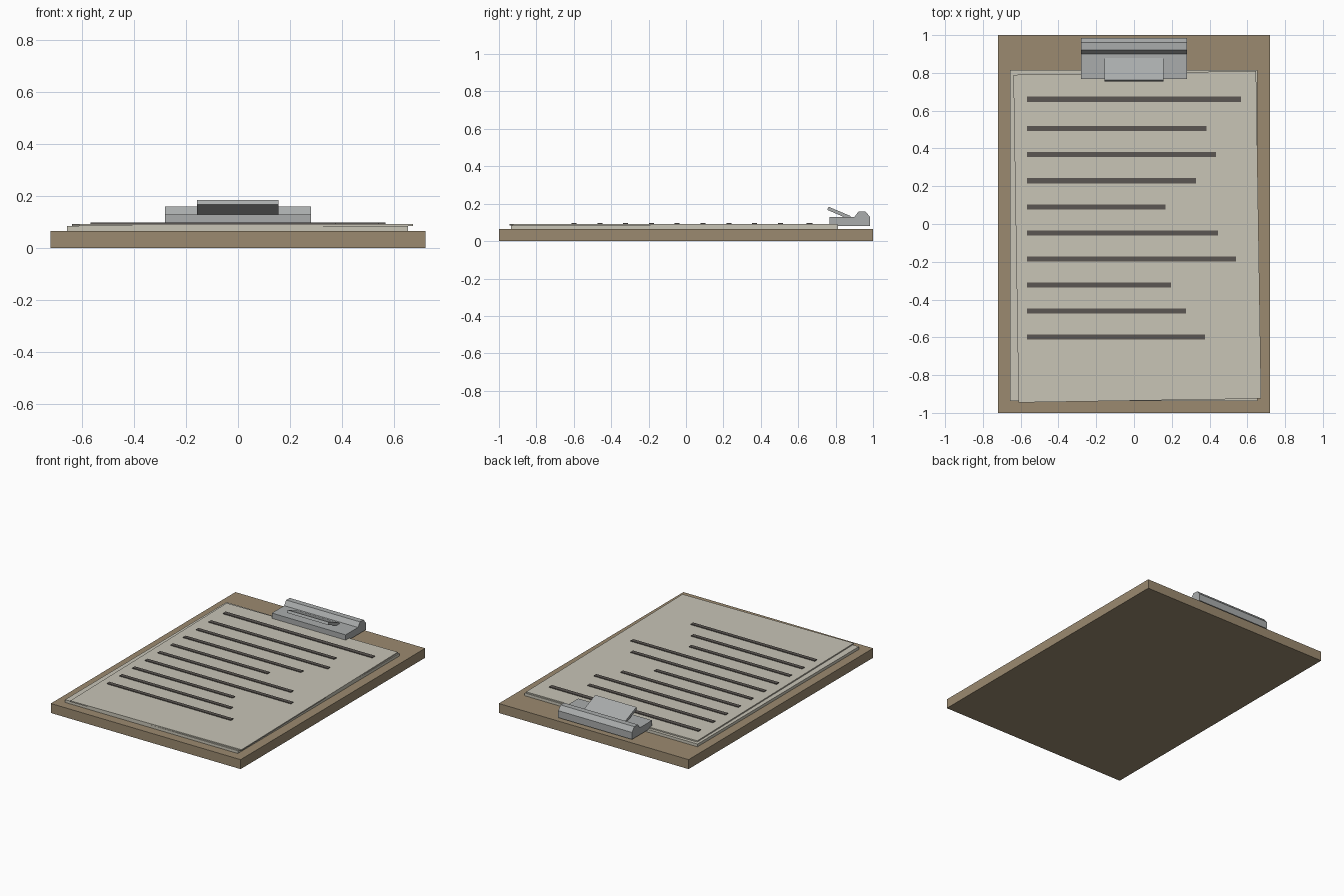
import bpy
import math

cube = bpy.data.objects.get("Cube")
if cube:
    bpy.data.objects.remove(cube, do_unlink=True)


def material(name, colour):
    mat = bpy.data.materials.new(name)
    mat.use_nodes = True
    mat.diffuse_color = (*colour, 1)
    mat.node_tree.nodes["Principled BSDF"].inputs["Base Color"].default_value = (*colour, 1)
    return mat


wood = material("tan wood", (0.33, 0.255, 0.162))
paper = material("cream paper", (0.58, 0.555, 0.47))
ink = material("dark ink", (0.105, 0.093, 0.084))
metal = material("grey metal", (0.40, 0.415, 0.415))


def add_mesh(name, verts, faces, mat):
    mesh = bpy.data.meshes.new(name)
    mesh.from_pydata(verts, [], faces)
    mesh.materials.append(mat)
    obj = bpy.data.objects.new(name, mesh)
    bpy.context.collection.objects.link(obj)
    return obj


def box(name, x0, x1, y0, y1, z0, z1, mat, angle=0):
    """Box between limits, turned about its own centre."""
    bpy.ops.mesh.primitive_cube_add(
        size=1, location=((x0 + x1) / 2, (y0 + y1) / 2, (z0 + z1) / 2),
        rotation=(0, 0, math.radians(angle)))
    obj = bpy.context.object
    obj.name = name
    obj.scale = (x1 - x0, y1 - y0, z1 - z0)
    obj.data.materials.append(mat)
    return obj


def extrude_profile(name, profile, x0, x1, mat):
    """Extrude an anticlockwise (y, z) outline along x."""
    n = len(profile)
    verts = [(x, y, z) for x in (x0, x1) for y, z in profile]
    faces = [tuple(reversed(range(n))), tuple(range(n, 2 * n))]
    faces += [(i, (i + 1) % n, n + (i + 1) % n, n + i) for i in range(n)]
    return add_mesh(name, verts, faces, mat)


# Board and paper
box("board", -0.72, 0.72, -1, 1, 0, 0.065, wood)
box("paper_stack", -0.657, 0.654, -0.936, 0.814, 0.065, 0.084, paper)
box("top_sheet", -0.625, 0.66, -0.935, 0.8, 0.084, 0.092, paper, angle=0.9)

# Written lines: spacing is even, lengths vary
line_ends = [0.567, 0.385, 0.433, 0.327, 0.168, 0.444, 0.54, 0.195, 0.275, 0.375]
for i, end in enumerate(line_ends):
    y = 0.66 if i == 0 else 0.505 - 0.138 * (i - 1)
    half = 0.015 if i == 0 else 0.0135
    box(f"text_line_{i + 1}", -0.567, end, y - half, y + half, 0.09, 0.097, ink)

# Clip plate with raised ridge
extrude_profile("clip_body", [
    (0.767, 0.08), (0.985, 0.08), (0.985, 0.128), (0.96, 0.158),
    (0.922, 0.158), (0.9, 0.128), (0.767, 0.128)], -0.28, 0.28, metal)

# Tilted thumb lever
extrude_profile("clip_lever", [
    (0.755, 0.167), (0.873, 0.117), (0.88, 0.134), (0.762, 0.184)],
    -0.157, 0.155, metal)
